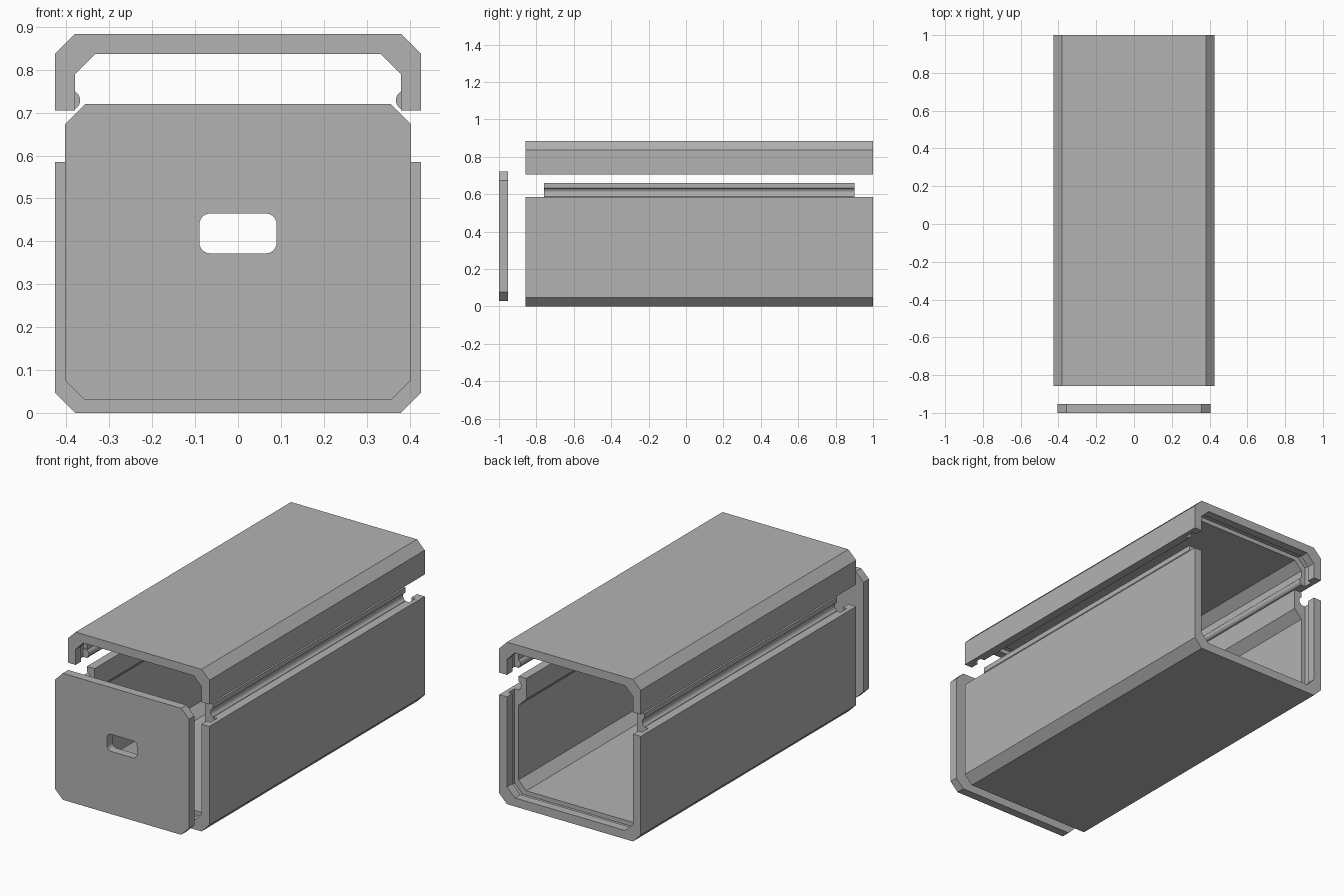
import bpy
import bmesh
from math import sin, cos, pi

cube = bpy.data.objects.get("Cube")
if cube:
    bpy.data.objects.remove(cube, do_unlink=True)

# One plain grey plastic
grey = bpy.data.materials.new("grey plastic")
grey.use_nodes = True
colour = (0.45, 0.45, 0.45, 1)
grey.diffuse_color = colour
grey.node_tree.nodes["Principled BSDF"].inputs["Base Color"].default_value = colour

WALL = 0.047       # wall thickness and corner chamfer
W = 0.427          # half width
FRONT, BACK = -0.857, 1.0
INNER = W - WALL
SPLIT, LID_Z, TOP = 0.585, 0.705, 0.884
CLIP_Y = (-0.76, 0.9)


def prism(name, points, y0, y1):
    """Extrude an x-z outline along y."""
    bm = bmesh.new()
    face = bm.faces.new([bm.verts.new((x, y0, z)) for x, z in points])
    out = bmesh.ops.extrude_face_region(bm, geom=[face])
    moved = [v for v in out["geom"] if isinstance(v, bmesh.types.BMVert)]
    bmesh.ops.translate(bm, verts=moved, vec=(0, y1 - y0, 0))
    bmesh.ops.recalc_face_normals(bm, faces=bm.faces)
    mesh = bpy.data.meshes.new(name)
    bm.to_mesh(mesh)
    bm.free()
    mesh.materials.append(grey)
    obj = bpy.data.objects.new(name, mesh)
    bpy.context.collection.objects.link(obj)
    return obj


def mirrored(half):
    return half + [(-x, z) for x, z in reversed(half)]


def arc(cx, cz, r, a0, a1, n):
    return [(cx + r * cos(a0 + (a1 - a0) * i / n), cz + r * sin(a0 + (a1 - a0) * i / n))
            for i in range(n + 1)]


def octagon(x, z0, z1, c=WALL):
    return mirrored([(x - c, z0), (x, z0 + c), (x, z1 - c), (x - c, z1)])


def cut(obj, cutter):
    """Apply a boolean cut and drop the cutter."""
    cutter.hide_render = True
    mod = obj.modifiers.new("cut", "BOOLEAN")
    mod.operation, mod.solver, mod.object = "DIFFERENCE", "EXACT", cutter
    bpy.context.view_layer.objects.active = obj
    bpy.ops.object.modifier_apply(modifier=mod.name)
    bpy.data.objects.remove(cutter, do_unlink=True)


def smooth(obj):
    bpy.ops.object.select_all(action="DESELECT")
    obj.select_set(True)
    bpy.context.view_layer.objects.active = obj
    bpy.ops.object.shade_smooth_by_angle(angle=pi / 6)


# Lower and upper shells: chamfered channels
base = prism("base_shell", mirrored([
    (INNER - WALL, WALL), (INNER, 2 * WALL), (INNER, SPLIT),
    (W, SPLIT), (W, WALL), (INNER, 0)]), FRONT, BACK)
lid = prism("lid_shell", mirrored([
    (INNER - WALL, TOP - WALL), (INNER, TOP - 2 * WALL), (INNER, LID_Z),
    (W, LID_Z), (W, TOP - WALL), (INNER, TOP)]), FRONT, BACK)

# Panel grooves inside both ends of both shells
depth = WALL / 2
for y0 in (FRONT + WALL, BACK - 0.1):
    y1 = y0 + 0.1 - WALL
    cut(base, prism("groove_cutter", octagon(W - depth, depth, 0.68), y0, y1))
    cut(lid, prism("groove_cutter", octagon(W - depth, 0.5, TOP - depth), y0, y1))

# Snap lips on the base and matching beads in the lid
for side, s in (("left", 1), ("right", -1)):
    lip = [(0.39, 0.49), (0.333, 0.547), (0.333, 0.66), (INNER, 0.66)]
    lip += arc(0.391, 0.61, 0.025, 0.645 * pi, 1.355 * pi, 10)
    lip += [(INNER, 0.58), (0.39, 0.575)]
    smooth(prism(side + "_snap_lip", [(s * x, z) for x, z in lip], *CLIP_Y))
    bead = arc(0.391, 0.729, 0.023, 0, 2 * pi, 24)[:-1]
    smooth(prism(side + "_snap_bead", [(s * x, z) for x, z in bead], *CLIP_Y))

# Front panel with a rounded cable slot
panel = prism("front_panel", octagon(0.404, 0.03, 0.72), -1, -0.953)
r = 0.025
slot = mirrored(arc(0.09 - r, 0.372 + r, r, -pi / 2, 0, 6)
                + arc(0.09 - r, 0.465 - r, r, 0, pi / 2, 6))
cut(panel, prism("slot_cutter", slot, -1.1, -0.9))
smooth(panel)
